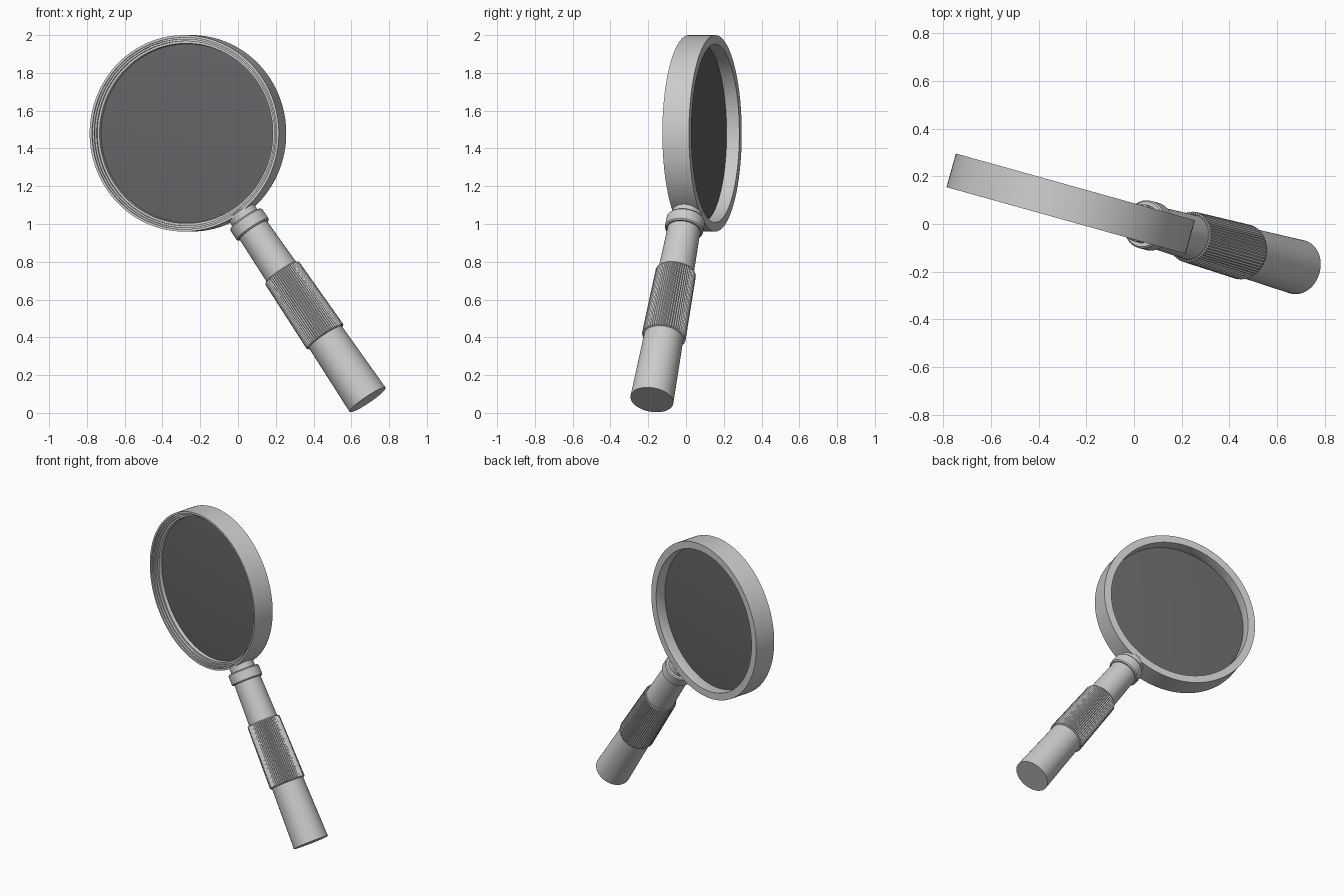
import bpy, bmesh, math
from mathutils import Matrix, Vector

if "Cube" in bpy.data.objects:
    bpy.data.objects.remove(bpy.data.objects["Cube"])

# Shared frame: ring centre, plane direction, back normal, handle axis
yaw = math.radians(-15.6)
centre = Vector((-0.265, 0.085, 1.48))
across = Vector((math.cos(yaw), math.sin(yaw), 0))
back = Vector((-math.sin(yaw), math.cos(yaw), 0))
tilt = math.radians(55)
axis = across * math.cos(tilt) - Vector((0, 0, math.sin(tilt)))


def lathe(name, profile, direction, sides=96, closed=False, ribs=0.0, colour=None):
    """Revolve (radius, distance) points about a line through the ring centre."""
    rot = direction.to_track_quat('Z', 'Y').to_matrix().to_4x4()
    bm = bmesh.new()
    rows = []
    for r, s in profile:
        if r == 0:
            rows.append([bm.verts.new((0, 0, s))] * sides)
            continue
        row = []
        for i in range(sides):
            a = 2 * math.pi * i / sides
            q = r - (ribs if i % 2 else 0)
            row.append(bm.verts.new((q * math.cos(a), q * math.sin(a), s)))
        rows.append(row)
    pairs = list(zip(rows, rows[1:]))
    if closed:
        pairs.append((rows[-1], rows[0]))
    for a, b in pairs:
        for i in range(sides):
            j = (i + 1) % sides
            vs = list(dict.fromkeys((a[i], a[j], b[j], b[i])))
            bm.faces.new(vs)
    bmesh.ops.recalc_face_normals(bm, faces=bm.faces)
    bm.transform(Matrix.Translation(centre) @ rot)
    me = bpy.data.meshes.new(name)
    bm.to_mesh(me)
    bm.free()
    ob = bpy.data.objects.new(name, me)
    bpy.context.collection.objects.link(ob)
    bpy.ops.object.select_all(action='DESELECT')
    ob.select_set(True)
    bpy.context.view_layer.objects.active = ob
    bpy.ops.object.shade_smooth_by_angle(angle=math.radians(25))
    if colour:
        mat = bpy.data.materials.new(name)
        mat.diffuse_color = colour
        mat.use_nodes = True
        mat.node_tree.nodes["Principled BSDF"].inputs["Base Color"].default_value = mat.diffuse_color
        me.materials.append(mat)
    return ob


# Lens frame: stepped front lip, plain recess at the back
lathe("lens_frame", [
    (0.52, -0.073), (0.52, 0.073), (0.472, 0.073), (0.468, 0.0),
    (0.476, -0.022), (0.476, -0.036), (0.488, -0.036), (0.488, -0.050),
    (0.498, -0.050), (0.498, -0.062), (0.507, -0.062), (0.507, -0.073),
], back, sides=128, closed=True)

# Lens: slightly convex glass disc
bulge = [(0.475 * math.sin(k * math.pi / 12), 0.016 * math.cos(k * math.pi / 12) ** 2)
         for k in range(7)]
lathe("lens", [(r, -0.014 - h) for r, h in bulge] + [(r, 0.004 + h) for r, h in bulge[::-1]],
      back, sides=128, colour=(0.13, 0.125, 0.135, 1))

# Collar: narrow neck under the frame, then a wide band
lathe("collar", [
    (0, 0.505), (0.074, 0.505), (0.080, 0.512), (0.080, 0.553), (0.096, 0.553),
    (0.102, 0.560), (0.102, 0.620), (0.096, 0.627), (0, 0.627),
], axis, sides=64)

# Handle: tapered rod, widening toward the end
lathe("handle", [(0, 0.60), (0.087, 0.60), (0.115, 1.722), (0, 1.722)], axis, sides=64)

# Grip: ribbed sleeve round the middle of the handle
lathe("grip", [
    (0.100, 0.897), (0.108, 0.903), (0.117, 1.313), (0.110, 1.319),
], axis, sides=112, closed=False, ribs=0.005)
